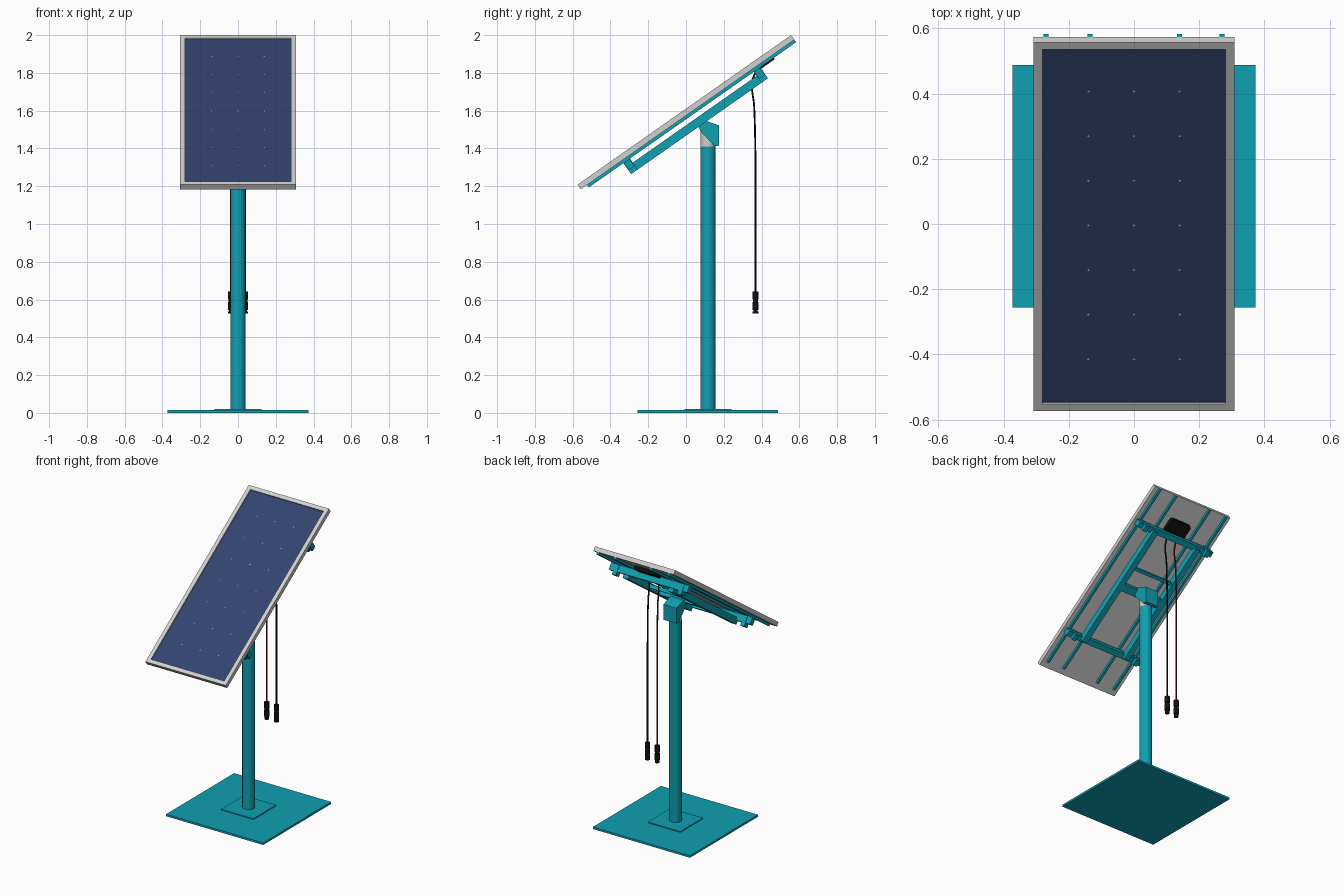
import bpy, bmesh, math
from mathutils import Matrix, Vector

if "Cube" in bpy.data.objects:
    bpy.data.objects.remove(bpy.data.objects["Cube"])


def srgb(r, g, b):
    f = lambda c: (c / 255 / 12.92) if c < 10 else ((c / 255 + 0.055) / 1.055) ** 2.4
    return (f(r), f(g), f(b), 1)


def material(name, rgb):
    m = bpy.data.materials.new(name)
    m.diffuse_color = srgb(*rgb)
    m.use_nodes = True
    m.node_tree.nodes["Principled BSDF"].inputs["Base Color"].default_value = m.diffuse_color
    return m


TEAL = material("teal_paint", (16, 160, 178))
GREY = material("light_grey_metal", (208, 208, 208))
BLUE = material("dark_blue_cells", (50, 67, 110))
BLACK = material("black_plastic", (16, 16, 17))
RED = material("dark_red_cable", (110, 14, 18))

# Panel frame: local y runs up the slope, local z is the panel normal
TILT = Matrix.Translation((0, 0, 1.592)) @ Matrix.Rotation(math.radians(35), 4, 'X')
FLAT = Matrix.Identity(4)
L, W, T = 0.69, 0.3075, 0.015   # panel half sizes


def finish(name, bm, mat, matrix=FLAT, smooth=False):
    bmesh.ops.recalc_face_normals(bm, faces=bm.faces)
    me = bpy.data.meshes.new(name)
    bm.to_mesh(me)
    bm.free()
    me.materials.append(mat)
    me.transform(matrix)
    ob = bpy.data.objects.new(name, me)
    bpy.context.collection.objects.link(ob)
    if smooth:
        bpy.ops.object.select_all(action='DESELECT')
        ob.select_set(True)
        bpy.context.view_layer.objects.active = ob
        bpy.ops.object.shade_smooth_by_angle(angle=math.radians(35))
    return ob


def box(name, lo, hi, mat, matrix=FLAT, bevel=0):
    bm = bmesh.new()
    lo, hi = Vector(lo), Vector(hi)
    m = Matrix.Translation((lo + hi) / 2) @ Matrix.Diagonal((*(hi - lo), 1))
    bmesh.ops.create_cube(bm, size=1, matrix=m)
    if bevel:
        edges = [e for e in bm.edges if abs((e.verts[0].co - e.verts[1].co).z) > 1e-4]
        bmesh.ops.bevel(bm, geom=edges, offset=bevel, segments=3, affect='EDGES', profile=0.5)
    return finish(name, bm, mat, matrix)


def cylinder(name, x, y, z0, z1, r, mat, sides=32):
    bm = bmesh.new()
    bmesh.ops.create_cone(bm, cap_ends=True, segments=sides, radius1=r, radius2=r,
                          depth=z1 - z0, matrix=Matrix.Translation((x, y, (z0 + z1) / 2)))
    return finish(name, bm, mat, smooth=True)


def side_profile(name, points, half_width, mat):
    # polygon in the y-z plane, extruded along x
    bm = bmesh.new()
    face = bm.faces.new([bm.verts.new((-half_width, y, z)) for y, z in points])
    ext = bmesh.ops.extrude_face_region(bm, geom=[face])
    moved = [v for v in ext['geom'] if isinstance(v, bmesh.types.BMVert)]
    bmesh.ops.translate(bm, verts=moved, vec=(2 * half_width, 0, 0))
    return finish(name, bm, mat)


def cable(name, points, r, mat):
    cu = bpy.data.curves.new(name, 'CURVE')
    cu.dimensions = '3D'
    cu.bevel_depth = r
    cu.bevel_resolution = 3
    sp = cu.splines.new('BEZIER')
    sp.bezier_points.add(len(points) - 1)
    for bp, p in zip(sp.bezier_points, points):
        bp.co = p
        bp.handle_left_type = bp.handle_right_type = 'AUTO'
    cu.materials.append(mat)
    ob = bpy.data.objects.new(name, cu)
    bpy.context.collection.objects.link(ob)


# Base and pole
PY = 0.116
box("base_plate", (-0.372, PY - 0.372, 0), (0.372, PY + 0.372, 0.014), TEAL)
box("pole_foot_plate", (-0.124, PY - 0.124, 0.014), (0.124, PY + 0.124, 0.021), TEAL)
cylinder("pole", 0, PY, 0.02, 1.41, 0.04, TEAL)
cylinder("pole_top", 0, PY, 1.41, 1.5, 0.039, GREY)

# Head bracket that carries the subframe
side_profile("head_bracket", [(0.052, 1.545), (0.11, 1.545), (0.175, 1.522), (0.175, 1.415),
                              (0.152, 1.412), (0.076, 1.492)], 0.05, TEAL)

# Panel frame, with the glass set slightly below its rim
RIM = 0.027
for s, side in ((-1, "left"), (1, "right")):
    x0, x1 = sorted((s * W, s * (W - RIM)))
    box(f"frame_{side}", (x0, -L, -T), (x1, L, T), GREY, TILT)
for s, side in ((-1, "lower"), (1, "upper")):
    y0, y1 = sorted((s * L, s * (L - RIM)))
    box(f"frame_{side}", (-W + RIM, y0, -T), (W - RIM, y1, T), GREY, TILT)
box("back_sheet", (-W + RIM, -L + RIM, -T), (W - RIM, L - RIM, 0.003), GREY, TILT)
box("solar_cells", (-W + RIM, -L + RIM, 0.003), (W - RIM, L - RIM, 0.007), BLUE, TILT)

# Tiny light gaps where the cell corners meet
bm = bmesh.new()
for i in range(-1, 2):
    for j in range(-3, 4):
        bmesh.ops.create_circle(bm, cap_ends=True, segments=4, radius=0.004,
                                matrix=Matrix.Translation((i * 0.14, j * 0.167, 0.0075)))
finish("cell_corner_gaps", bm, GREY, TILT)

# Rails running up the back of the panel
for k, x in enumerate((-0.27, -0.135, 0.14, 0.27)):
    box(f"rail_{k + 1}", (x - 0.0075, -0.65, -0.031), (x + 0.0075, 0.69, -T), TEAL, TILT)

# Cross beams with end clamps
for name, u in (("lower", -0.405), ("upper", 0.437)):
    box(f"cross_beam_{name}", (-0.3, u - 0.018, -0.078), (0.3, u + 0.018, -0.031), TEAL, TILT)
    for s, side in ((-1, "left"), (1, "right")):
        x = s * 0.25
        box(f"clamp_{name}_{side}", (x - 0.015, u - 0.021, -0.102),
            (x + 0.015, u + 0.021, -0.031), TEAL, TILT)

# Subframe: two long beams and two short ties
for s, side in ((-1, "left"), (1, "right")):
    x = s * 0.172
    box(f"long_beam_{side}", (x - 0.02, -0.41, -0.102), (x + 0.02, 0.44, -0.057), TEAL, TILT)
box("tie_upper", (-0.155, 0.15, -0.09), (0.155, 0.17, -0.065), TEAL, TILT)
box("tie_head", (-0.155, -0.005, -0.102), (0.155, 0.045, -0.06), TEAL, TILT)

# Junction box, cables and plugs
box("junction_box", (-0.08, 0.44, -0.04), (0.08, 0.545, -T), BLACK, TILT, bevel=0.018)
CY = 0.368
for x, side, mat in ((-0.037, "left", RED), (0.037, "right", BLACK)):
    cable(f"cable_{side}", [(x, 0.378, 1.82), (x, 0.352, 1.76), (x, 0.361, 1.62),
                            (x, 0.367, 1.4), (x, CY, 1.0), (x, CY, 0.62)], 0.005, mat)
    for k, (z0, z1, r) in enumerate(((0.60, 0.643, 0.017), (0.588, 0.60, 0.014),
                                     (0.545, 0.588, 0.017), (0.538, 0.545, 0.01),
                                     (0.525, 0.538, 0.015))):
        cylinder(f"plug_{side}_{k + 1}", x, CY, z0, z1, r, BLACK, 16)
